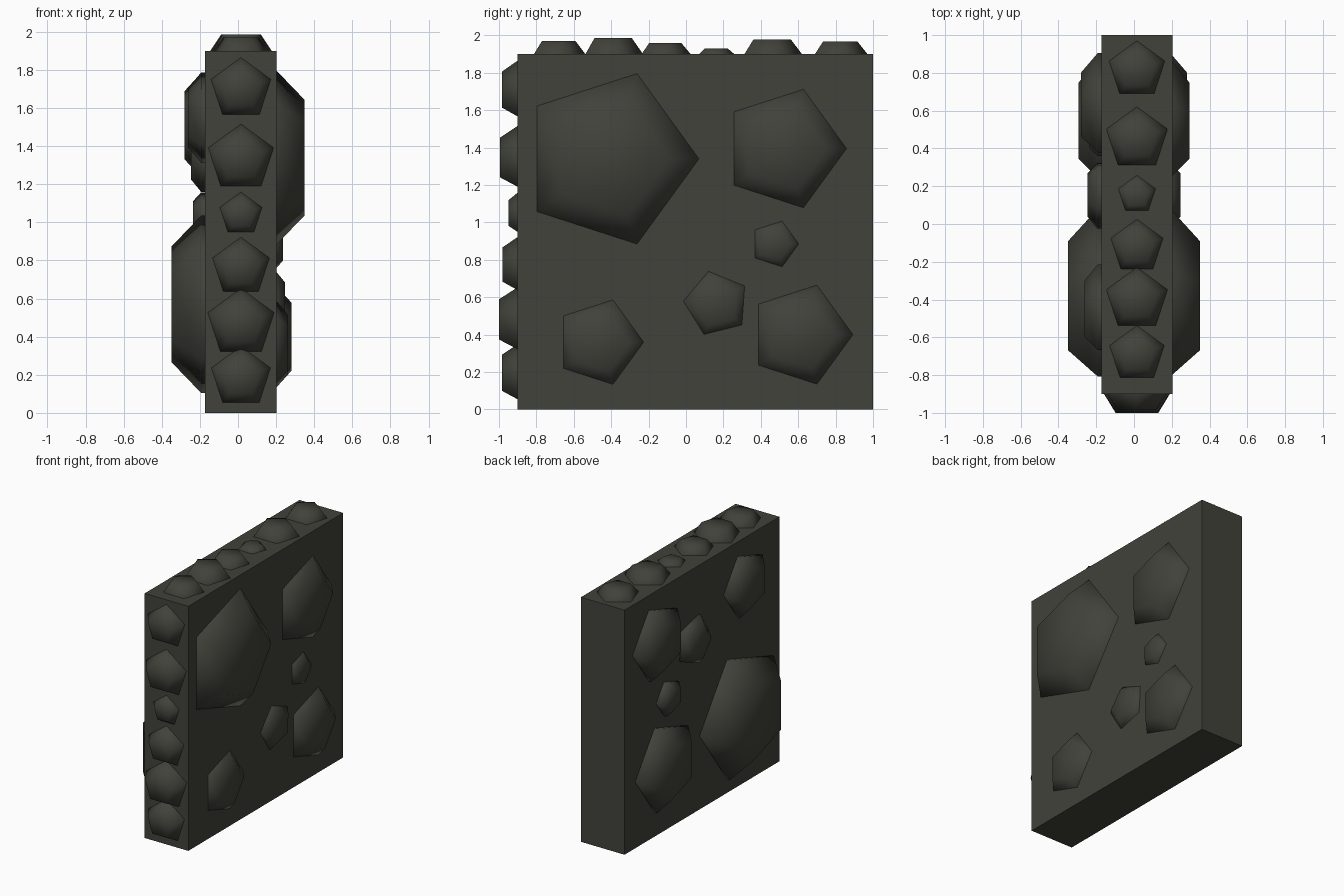
import bpy, bmesh, math
from mathutils import Vector

if "Cube" in bpy.data.objects:
    bpy.data.objects.remove(bpy.data.objects["Cube"])

stone = bpy.data.materials.new("dark stone")
stone.diffuse_color = (0.054, 0.054, 0.044, 1)
stone.use_nodes = True
stone.node_tree.nodes["Principled BSDF"].inputs["Base Color"].default_value = stone.diffuse_color


def finish(name, bm, smooth):
    bmesh.ops.recalc_face_normals(bm, faces=bm.faces[:])
    for f in bm.faces:
        f.smooth = smooth
    me = bpy.data.meshes.new(name)
    bm.to_mesh(me)
    bm.free()
    me.materials.append(stone)
    ob = bpy.data.objects.new(name, me)
    bpy.context.collection.objects.link(ob)
    return ob


def cobble(name, base, normal, tip, r, height, turn=0):
    """Five-sided, flat-topped stone; 'tip' is the way one corner points."""
    n, u = Vector(normal), Vector(tip)
    v = n.cross(u)
    bm = bmesh.new()
    rings = []
    for rad, h in ((r, -0.05), (r, 0), (r * 0.65, height)):
        ring = []
        for i in range(5):
            a = turn + i * math.tau / 5
            ring.append(bm.verts.new(Vector(base) + n * h
                                     + (u * math.cos(a) + v * math.sin(a)) * rad))
        rings.append(ring)
    for lo, hi in zip(rings, rings[1:]):
        for i in range(5):
            j = (i + 1) % 5
            bm.faces.new((lo[i], lo[j], hi[j], hi[i]))
    bm.faces.new(rings[0])
    bm.faces.new(rings[-1])
    finish(name, bm, True)


# Wall slab
bm = bmesh.new()
bmesh.ops.create_cube(bm, size=1)
for vert in bm.verts:
    vert.co = Vector((vert.co.x * 0.375 + 0.0155, vert.co.y * 1.9 + 0.05, vert.co.z * 1.9 + 0.95))
finish("wall_slab", bm, False)

# Stones on the two broad sides: y, z, radius, outer x, turn
side = [(-0.41, 1.34, 0.49, 0.35, 0), (0.525, 1.395, 0.345, 0.293, 0),
        (0.474, 0.885, 0.14, 0.236, 0), (0.163, 0.566, 0.19, 0.246, math.radians(176)),
        (0.614, 0.40, 0.29, 0.28, 0), (-0.464, 0.36, 0.25, 0.263, 0)]
for k, (y, z, r, x, turn) in enumerate(side):
    b = 0.193
    cobble(f"right_stone_{k}", (b, y, z), (1, 0, 0), (0, 1, 0), r, x - b, turn)
    # Left side repeats the right one, turned half way about the y axis
    cobble(f"left_stone_{k}", (-b, y, 1.91 - z), (-1, 0, 0), (0, 1, 0), r, x - b, turn)

# Row of stones up the front edge: z, radius, height
front = [(1.70, 0.165, 0.083), (1.336, 0.18, 0.095), (1.043, 0.116, 0.05),
         (0.765, 0.157, 0.08), (0.47, 0.183, 0.10), (0.186, 0.163, 0.085)]
for k, (z, r, h) in enumerate(front):
    cobble(f"front_stone_{k}", (0.0155, -0.9, z), (0, -1, 0), (0, 0, 1), r, h)

# Row of stones along the top edge: y, radius, height
top = [(0.815, 0.155, 0.068), (0.45, 0.17, 0.078), (0.155, 0.103, 0.031),
       (-0.12, 0.145, 0.06), (-0.40, 0.17, 0.085), (-0.69, 0.152, 0.07)]
for k, (y, r, h) in enumerate(top):
    cobble(f"top_stone_{k}", (0.0155, y, 1.9), (0, 0, 1), (0, 1, 0), r, h)
